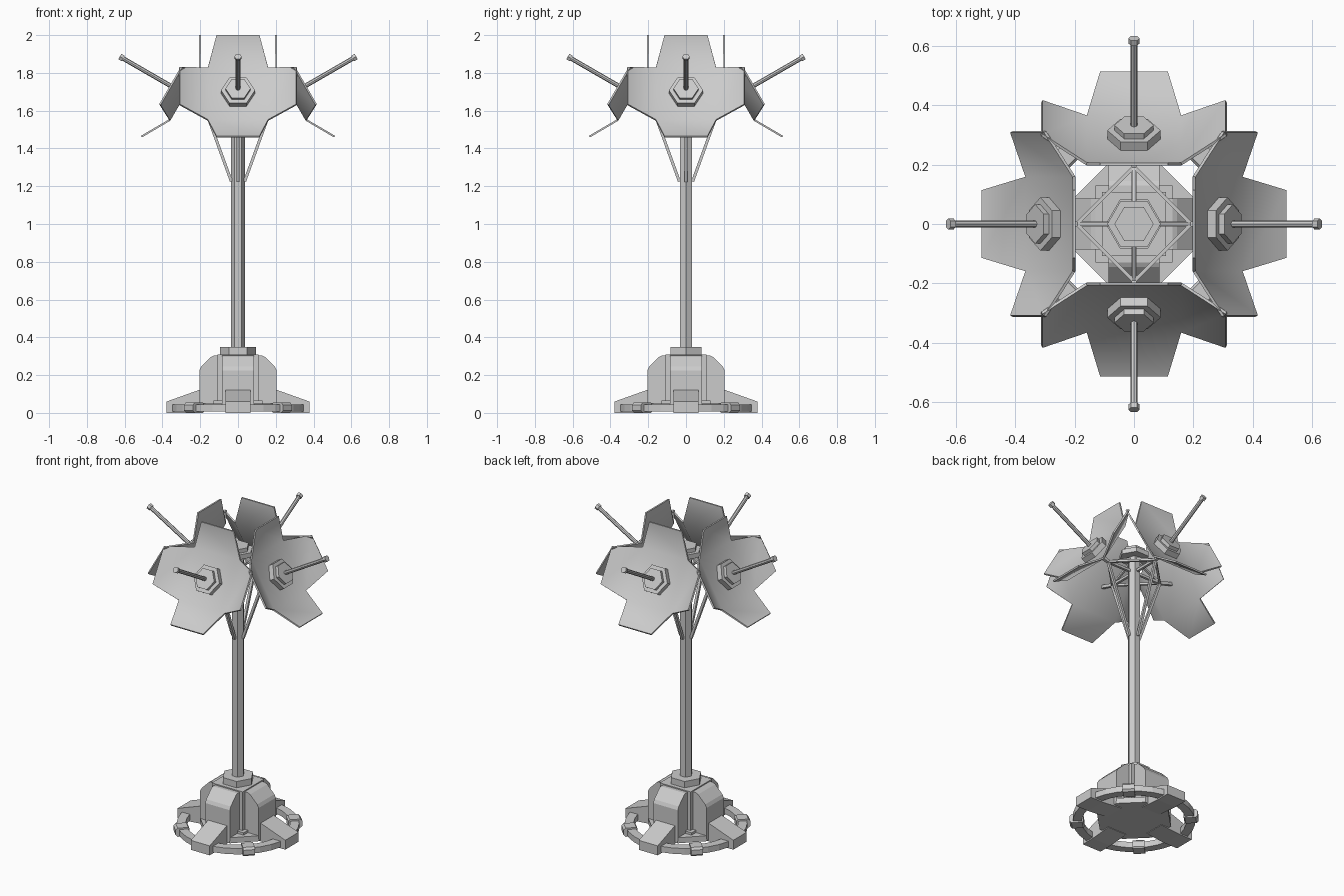
import bpy, bmesh
from math import cos, sin, pi, radians
from mathutils import Vector, Matrix

if "Cube" in bpy.data.objects:
    bpy.data.objects.remove(bpy.data.objects["Cube"])


def add(name, bm, mat=None):
    bmesh.ops.recalc_face_normals(bm, faces=bm.faces)
    me = bpy.data.meshes.new(name)
    bm.to_mesh(me)
    bm.free()
    ob = bpy.data.objects.new(name, me)
    if mat:
        me.transform(mat)
    bpy.context.collection.objects.link(ob)
    return ob


def rot(a):
    return Matrix.Rotation(a, 4, 'Z')


def cyl(name, n, r, z0, z1, mat=None, turn=0.0):
    """n-sided prism on local Z, first corner at angle `turn`."""
    bm = bmesh.new()
    vs = [bm.verts.new((r * cos(turn + 2 * pi * i / n), r * sin(turn + 2 * pi * i / n), z0)) for i in range(n)]
    f = bm.faces.new(vs)
    g = bmesh.ops.extrude_face_region(bm, geom=[f])['geom']
    bmesh.ops.translate(bm, vec=(0, 0, z1 - z0), verts=[v for v in g if isinstance(v, bmesh.types.BMVert)])
    return add(name, bm, mat)


def slab(name, pts, half, mat):
    """Side profile (radius, height) extruded sideways by +-half."""
    bm = bmesh.new()
    f = bm.faces.new([bm.verts.new((r, -half, z)) for r, z in pts])
    g = bmesh.ops.extrude_face_region(bm, geom=[f])['geom']
    bmesh.ops.translate(bm, vec=(0, 2 * half, 0), verts=[v for v in g if isinstance(v, bmesh.types.BMVert)])
    return add(name, bm, mat)


def box(name, x0, x1, half, z0, z1, mat=None):
    return slab(name, [(x0, z0), (x1, z0), (x1, z1), (x0, z1)], half, mat or Matrix())


def bar(name, a, b, r, n=4):
    a, b = Vector(a), Vector(b)
    d = b - a
    m = Matrix.Translation(a) @ d.to_track_quat('Z', 'Y').to_matrix().to_4x4()
    return cyl(name, n, r, 0, d.length, m, pi / 4)


def dish(name, mat):
    """Flat square centre with four tapering flaps folded forward 30 degrees."""
    bm = bmesh.new()
    q, w, l, h = 0.157, 0.114, 0.302, 0.083
    c = [bm.verts.new(p) for p in ((q, -q, 0), (q, q, 0), (-q, q, 0), (-q, -q, 0))]
    bm.faces.new(c)
    for i in range(4):
        m = rot(i * pi / 2)
        a, b = bm.verts.new(m @ Vector((l, -w, h))), bm.verts.new(m @ Vector((l, w, h)))
        bm.faces.new((c[i], a, b, c[(i + 1) % 4]))
    bm.normal_update()
    # raised lip around the outline
    bmesh.ops.inset_region(bm, faces=bm.faces[:], thickness=0.011, depth=-0.011, use_even_offset=True)
    ob = add(name, bm)
    if sum(p.normal.z for p in ob.data.polygons) < 0:
        ob.data.flip_normals()
    s = ob.modifiers.new("thickness", 'SOLIDIFY')
    s.thickness, s.offset = 0.01, -1
    bpy.ops.object.select_all(action='DESELECT')
    ob.select_set(True)
    bpy.context.view_layer.objects.active = ob
    bpy.ops.object.modifier_apply(modifier=s.name)
    ob.data.transform(mat)
    bpy.ops.object.shade_smooth_by_angle(angle=radians(33))


# mast, cap and collar
cyl("mast", 6, 0.037, 0.3, 1.78)
cyl("mast_cap_lower", 6, 0.09, 1.75, 1.78)
cyl("mast_cap_upper", 6, 0.066, 1.78, 1.805)
cyl("base_collar", 6, 0.095, 0.30, 0.35)

# base core and floor plate
cyl("base_plate", 8, 0.205 / cos(pi / 8), 0.015, 0.05, None, pi / 8)
box("base_core", -0.108, 0.108, 0.108, 0.03, 0.31)
box("base_core_foot", -0.13, 0.13, 0.13, 0.03, 0.065)

# ring around the base
bm = bmesh.new()
prof = [(0.30, 0.008), (0.352, 0.008), (0.352, 0.045), (0.30, 0.045)]
N = 32
rings = [[bm.verts.new((r * cos(2 * pi * i / N), r * sin(2 * pi * i / N), z)) for r, z in prof] for i in range(N)]
for i in range(N):
    A, B = rings[i], rings[(i + 1) % N]
    for j in range(4):
        bm.faces.new((A[j], B[j], B[(j + 1) % 4], A[(j + 1) % 4]))
add("base_ring", bm)

T0, N0 = 1.321, 1.105   # dish centre along its own up and facing axes
for k in range(4):
    a = k * pi / 2
    R = rot(a)
    d, e, z = Vector((cos(a), sin(a), 0)), Vector((-sin(a), cos(a), 0)), Vector((0, 0, 1))

    # base housings, wedge legs and ring clamps
    slab("base_housing", [(0, 0.03), (0.205, 0.03), (0.205, 0.225), (0.195, 0.245), (0.145, 0.295), (0.13, 0.303), (0, 0.303)], 0.086, R)
    slab("leg", [(0.15, 0.012), (0.29, 0.0), (0.378, 0.0), (0.378, 0.06), (0.205, 0.122), (0.15, 0.122)], 0.066, R)
    slab("ring_clamp", [(0.288, 0.008), (0.296, 0), (0.358, 0), (0.37, 0.012), (0.37, 0.042),
                        (0.358, 0.055), (0.296, 0.055), (0.288, 0.045)], 0.034, rot(a + pi / 4))

    # dish with its hub and feed rod, tilted up by 30 degrees
    n, t = d * 0.866 + z * 0.5, d * -0.5 + z * 0.866
    o = t * T0 + n * N0
    M = Matrix((e, t, n)).transposed().to_4x4()
    M.translation = o
    dish("dish", M)
    cyl("dish_hub_lower", 6, 0.09, -0.012, 0.022, M)
    cyl("dish_hub_upper", 6, 0.066, 0.022, 0.042, M)
    cyl("feed_rod", 8, 0.012, 0.03, 0.365, M)
    cyl("feed_tip", 6, 0.019, 0.36, 0.38, M)

    # support frame
    node = d * 0.193 + z * 1.66
    bar("brace", d * 0.035 + z * 1.225, node, 0.011)
    bar("spoke", z * 1.66, node, 0.011)
    bar("dish_arm", node, d * 0.29 + z * 1.69, 0.013)
    bar("frame_side", node, e * 0.193 + z * 1.66, 0.009)
    bar("upper_brace", d * 0.03 + z * 1.74, node, 0.009)
